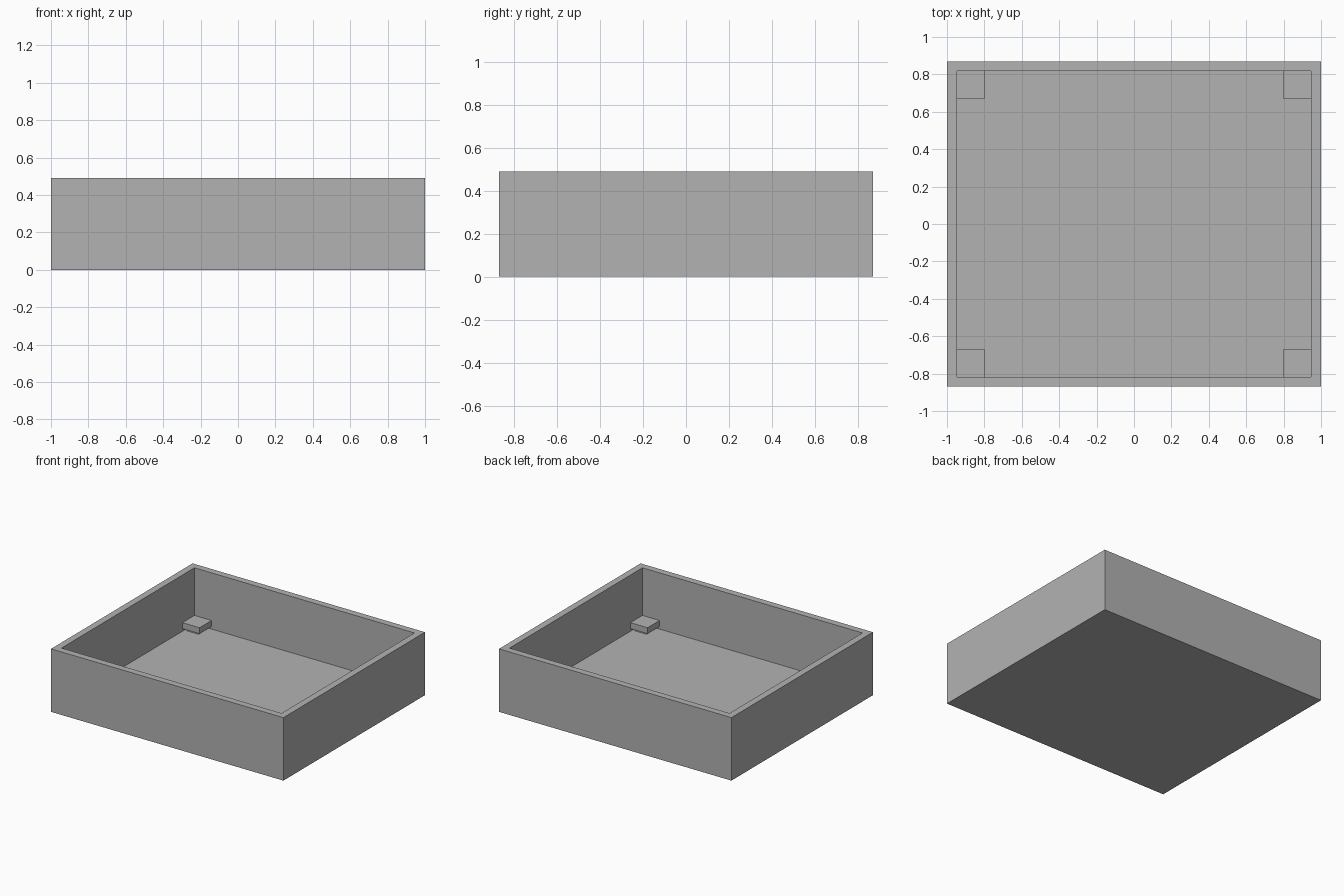
import bpy
import bmesh
from mathutils import Matrix, Vector

default_cube = bpy.data.objects.get("Cube")
if default_cube:
    bpy.data.objects.remove(default_cube, do_unlink=True)

WIDTH, DEPTH, HEIGHT = 2.0, 1.74, 0.49
WALL, FLOOR = 0.053, 0.053
BLOCK, BLOCK_BOTTOM, BLOCK_TOP = 0.148, 0.073, 0.12
FOOT = 0.1

grey = bpy.data.materials.new("plain grey")
grey.use_nodes = True
colour = (0.448, 0.448, 0.448, 1)
grey.diffuse_color = colour
grey.node_tree.nodes["Principled BSDF"].inputs["Base Color"].default_value = colour


def add_box(bm, centre, size):
    matrix = Matrix.Translation(Vector(centre)) @ Matrix.Diagonal((*size, 1))
    return bmesh.ops.create_cube(bm, size=1, matrix=matrix)


def finish(bm, name):
    mesh = bpy.data.meshes.new(name)
    bm.to_mesh(mesh)
    bm.free()
    mesh.materials.append(grey)
    obj = bpy.data.objects.new(name, mesh)
    bpy.context.collection.objects.link(obj)
    return obj


# Open tray: the top is inset to leave a rim, then sunk to the floor
bm = bmesh.new()
add_box(bm, (0, 0, HEIGHT / 2), (WIDTH, DEPTH, HEIGHT))
bm.normal_update()
top = max(bm.faces, key=lambda f: f.calc_center_median().z)
bmesh.ops.inset_region(bm, faces=[top], thickness=WALL, use_even_offset=True)
sunk = bmesh.ops.extrude_discrete_faces(bm, faces=[top])["faces"][0]
bmesh.ops.translate(bm, verts=sunk.verts, vec=(0, 0, FLOOR - HEIGHT))
bmesh.ops.recalc_face_normals(bm, faces=bm.faces)
finish(bm, "tray")

# Corner supports: a block against both walls on a small foot
for side, sx in (("left", 1), ("right", -1)):
    for end, sy in (("front", -1), ("back", 1)):
        x = sx * (WIDTH / 2 - WALL - BLOCK / 2)
        y = sy * (DEPTH / 2 - WALL - BLOCK / 2)
        bm = bmesh.new()
        add_box(bm, (x, y, (BLOCK_BOTTOM + BLOCK_TOP) / 2),
                (BLOCK, BLOCK, BLOCK_TOP - BLOCK_BOTTOM))
        finish(bm, f"{end}_{side}_corner_block")
        bm = bmesh.new()
        add_box(bm, (x, y, (FLOOR + BLOCK_BOTTOM) / 2),
                (FOOT, FOOT, BLOCK_BOTTOM - FLOOR))
        finish(bm, f"{end}_{side}_corner_foot")
